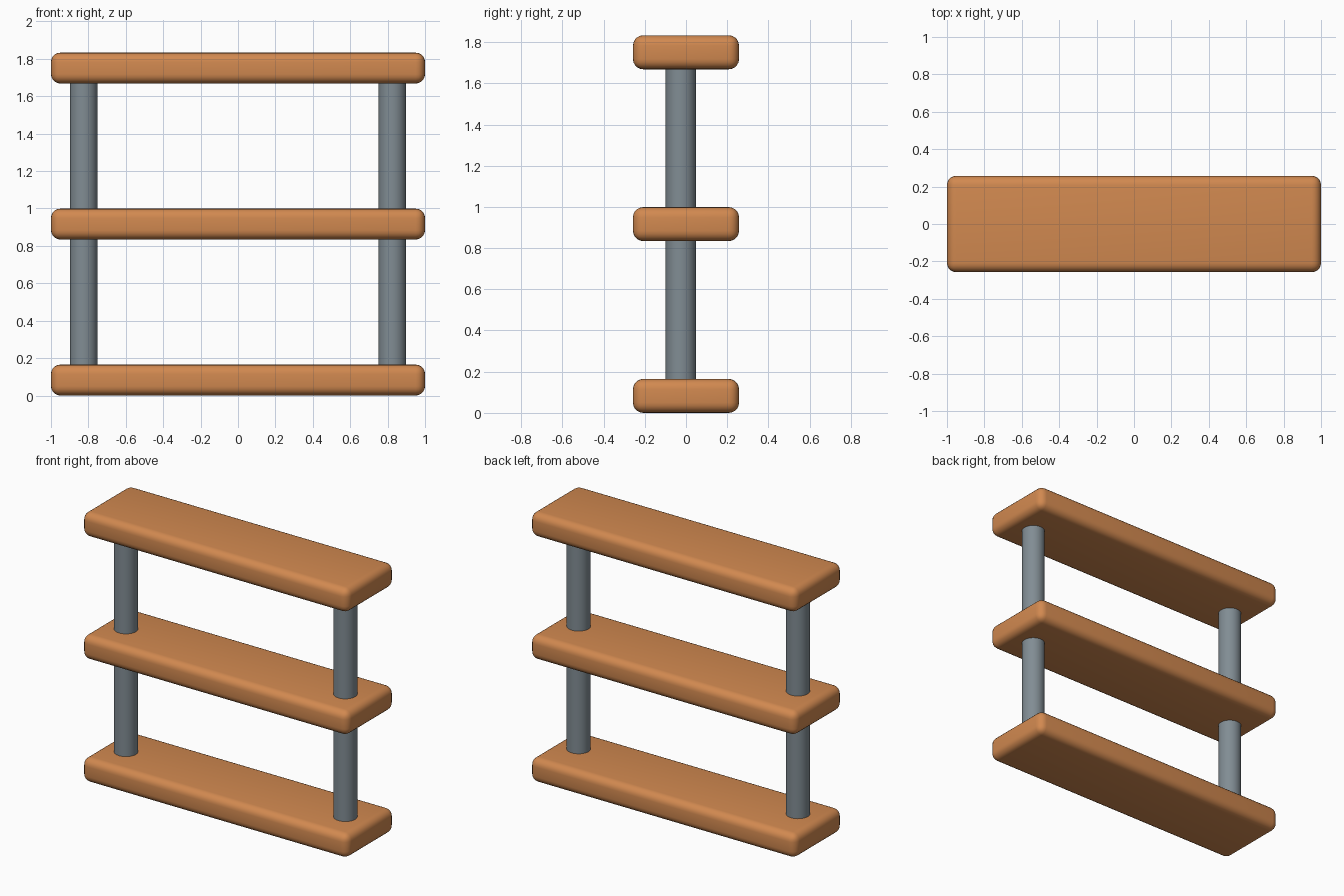
import bpy

if "Cube" in bpy.data.objects:
    bpy.data.objects.remove(bpy.data.objects["Cube"])

WIDTH, DEPTH, THICK = 2.0, 0.515, 0.165
PITCH = 0.834          # vertical spacing of the shelves
POST_X, POST_Y, POST_R = 0.825, -0.025, 0.074


def material(name, rgb):
    m = bpy.data.materials.new(name)
    m.diffuse_color = (*rgb, 1.0)
    m.use_nodes = True
    m.node_tree.nodes["Principled BSDF"].inputs["Base Color"].default_value = m.diffuse_color
    return m


wood = material("orange wood", (0.64, 0.25, 0.08))
metal = material("grey metal", (0.22, 0.265, 0.295))


def finish(name, mat):
    ob = bpy.context.object
    ob.name = name
    ob.data.materials.append(mat)
    bpy.ops.object.transform_apply(location=False, rotation=False, scale=True)
    return ob


# Rounded shelf boards
for i, level in enumerate(("bottom", "middle", "top")):
    bpy.ops.mesh.primitive_cube_add(size=1, location=(0, 0, THICK / 2 + i * PITCH))
    bpy.context.object.scale = (WIDTH, DEPTH, THICK)
    board = finish(level + "_shelf", wood)
    bevel = board.modifiers.new("rounded edges", "BEVEL")
    bevel.width = 0.05
    bevel.segments = 5
    bpy.ops.object.modifier_apply(modifier=bevel.name)
    bpy.ops.object.shade_smooth_by_angle()

# Round posts between the boards, ends slightly sunk in
SINK = 0.01
for i, level in enumerate(("lower", "upper")):
    for side, sx in (("left", -1), ("right", 1)):
        z = (THICK + PITCH) / 2 + i * PITCH
        bpy.ops.mesh.primitive_cylinder_add(
            vertices=32, radius=POST_R, depth=PITCH - THICK + 2 * SINK,
            location=(sx * POST_X, POST_Y, z))
        finish(f"{level}_{side}_post", metal)
        bpy.ops.object.shade_smooth_by_angle()
